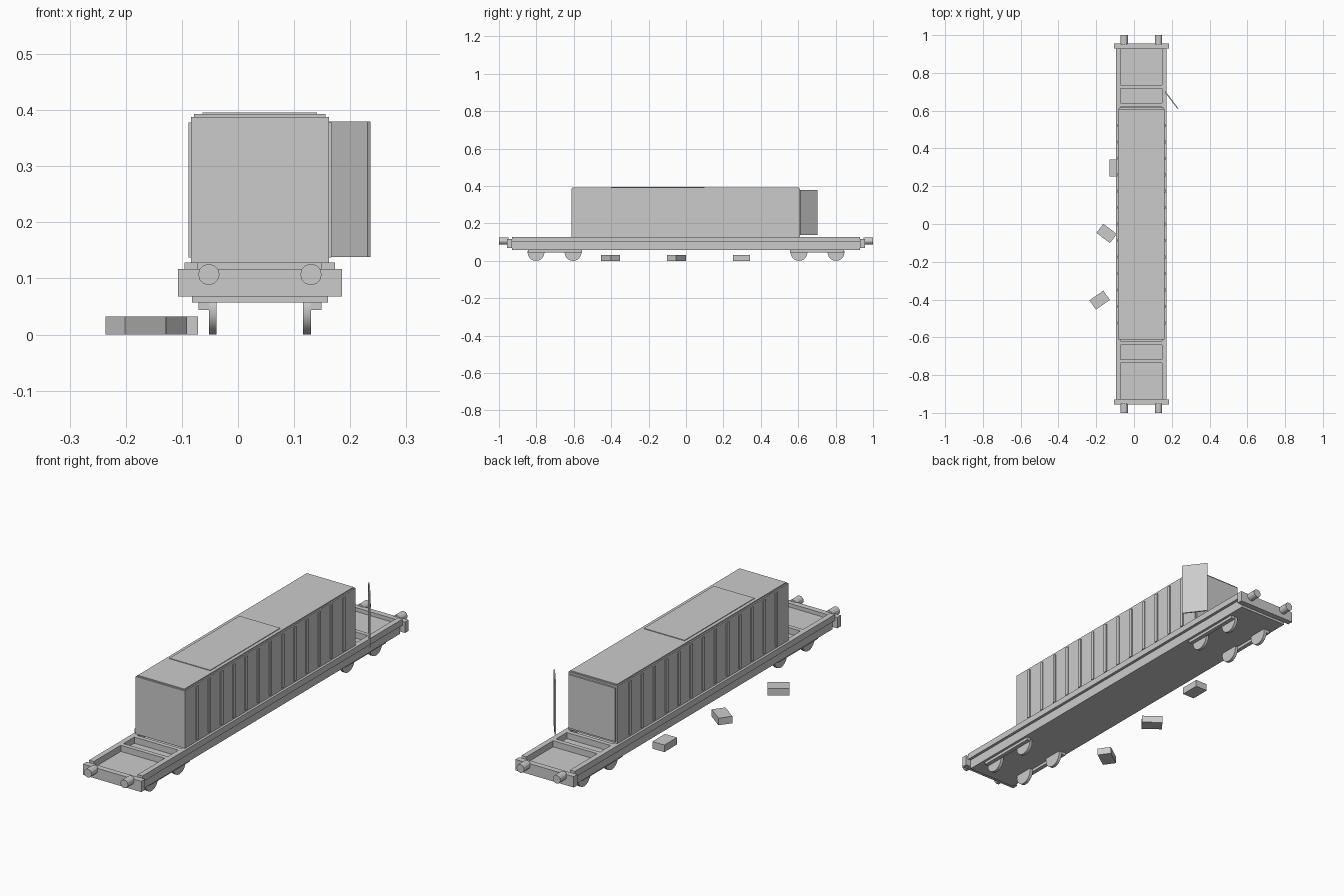
import bpy
from math import radians, pi

if "Cube" in bpy.data.objects:
    bpy.data.objects.remove(bpy.data.objects["Cube"], do_unlink=True)

grey = bpy.data.materials.new("plain_grey")
grey.use_nodes = True
grey.diffuse_color = (0.6, 0.6, 0.6, 1)
grey.node_tree.nodes["Principled BSDF"].inputs["Base Color"].default_value = (0.6, 0.6, 0.6, 1)

CX = 0.039  # wagon centre line


def finish(name):
    ob = bpy.context.object
    ob.name = ob.data.name = name
    ob.data.materials.append(grey)
    return ob


def box(name, centre, size, turn=0):
    bpy.ops.mesh.primitive_cube_add(size=1, location=centre, rotation=(0, 0, radians(turn)))
    bpy.context.object.scale = size
    return finish(name)


def slab(name, half_x, y0, y1, z0, z1):
    """Box centred on the wagon's centre line."""
    return box(name, (CX, (y0 + y1) / 2, (z0 + z1) / 2), (2 * half_x, y1 - y0, z1 - z0))


def disc(name, centre, radius, depth, rotation, sides):
    bpy.ops.mesh.primitive_cylinder_add(vertices=sides, radius=radius, depth=depth,
                                        location=centre, rotation=rotation)
    ob = finish(name)
    bpy.ops.object.shade_smooth_by_angle(angle=radians(25))
    return ob


# Wagon bed, side rails and raised cross members
slab("wagon_bed", 0.121, -0.93, 0.93, 0.057, 0.1)
for side in (-1, 1):
    box("side_rail", (CX + side * 0.122, 0, 0.114), (0.024, 1.86, 0.028))
for end in (-1, 1):
    for y in (0.63, 0.727):
        box("cross_member", (CX, end * y, 0.114), (0.22, 0.02, 0.028))

# End beams with buffers
for end in (-1, 1):
    box("end_beam", (CX, end * 0.943, 0.0925), (0.292, 0.026, 0.049))
    for side in (-1, 1):
        disc("buffer", (CX + side * 0.091, end * 0.975, 0.107), 0.019, 0.05, (pi / 2, 0, 0), 12)

# Wheels and axle bars
for end in (-1, 1):
    for side in (-1, 1):
        box("axle_bar", (CX + side * 0.1, end * 0.7, 0.053), (0.019, 0.29, 0.018))
        for y in (0.604, 0.802):
            disc("wheel", (CX + side * 0.084, end * y, 0.045), 0.045, 0.014, (0, pi / 2, 0), 24)

# Freight container: body, roof panel, roof plate and closed rear panel
slab("container_body", 0.123, -0.612, 0.61, 0.128, 0.388)
slab("roof_panel", 0.117, -0.606, 0.604, 0.388, 0.393)
slab("roof_plate", 0.102, -0.4, 0.1, 0.393, 0.396)
slab("rear_panel", 0.116, 0.61, 0.618, 0.138, 0.38)

# Vertical ribs along both container walls
for side in (-1, 1):
    for i in range(13):
        box("wall_rib", (CX + side * 0.1245, -0.525 + i * 0.0873, 0.2575), (0.006, 0.016, 0.241))

# Swung-open door leaf
box("open_door", (0.199, 0.655, 0.259), (0.114, 0.006, 0.241), -53)

# Loose crates on the ground
for x, y, turn in ((-0.101, 0.297, 90), (-0.145, -0.05, -37), (-0.182, -0.403, 35)):
    box("crate", (x, y, 0.016), (0.09, 0.06, 0.032), turn)
